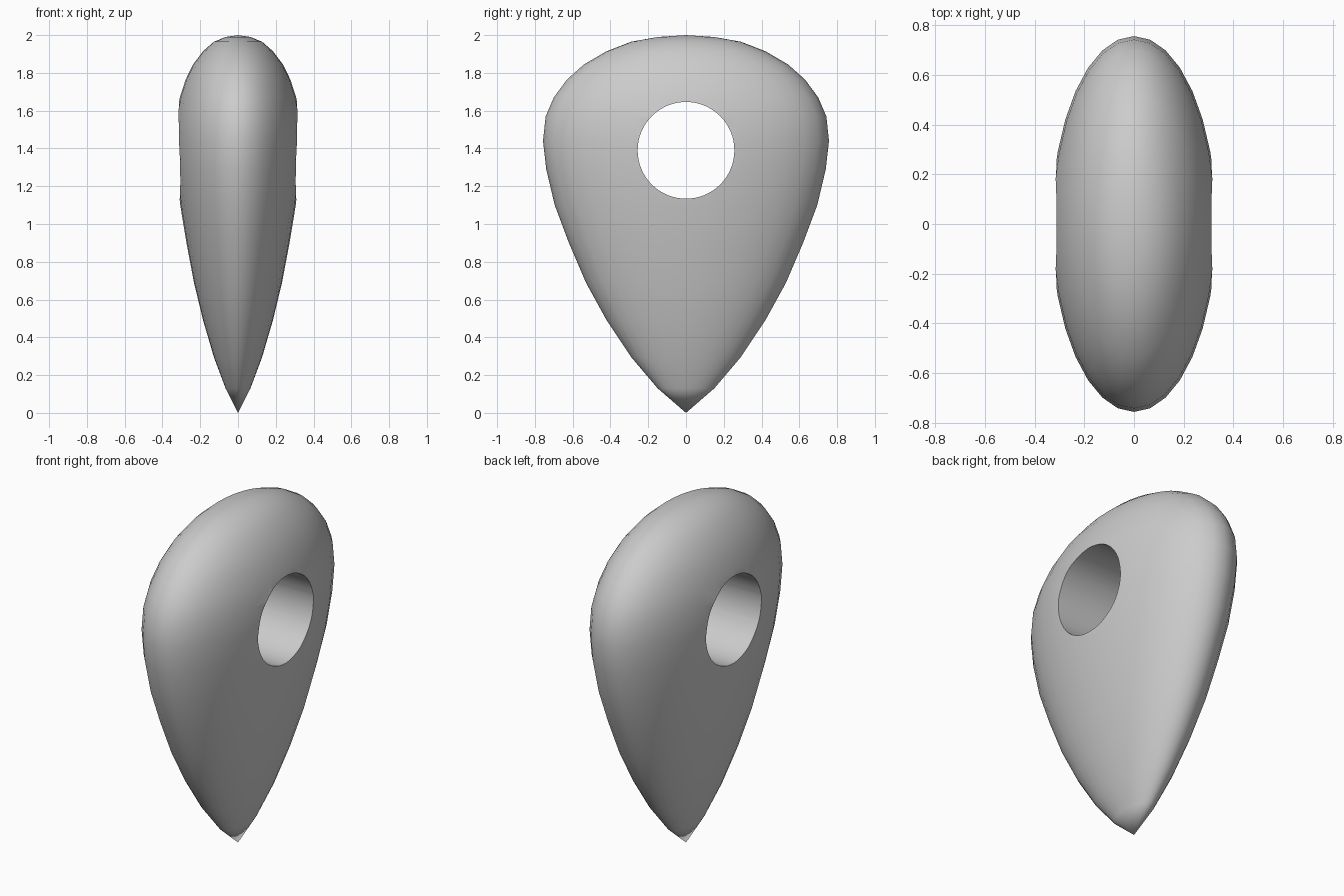
import bpy, bmesh, math

if "Cube" in bpy.data.objects:
    bpy.data.objects.remove(bpy.data.objects["Cube"])

# Half-width (along y) and height of the teardrop outline
PROFILE = [(0.15, 0.13), (0.29, 0.295), (0.42, 0.49), (0.53, 0.69), (0.62, 0.90),
           (0.695, 1.10), (0.74, 1.29), (0.757, 1.44), (0.743, 1.57), (0.70, 1.67),
           (0.63, 1.765), (0.54, 1.845), (0.42, 1.915), (0.29, 1.965), (0.15, 1.99)]
SEGMENTS = 32
FLATTEN = 0.44  # depth in x relative to width in y

# Flattened teardrop body made from stacked elliptical rings
bm = bmesh.new()
rings = []
for w, z in PROFILE:
    rings.append([bm.verts.new((FLATTEN * w * math.cos(a), w * math.sin(a), z))
                  for a in (2 * math.pi * i / SEGMENTS for i in range(SEGMENTS))])
tip = bm.verts.new((0, 0, 0))
crown = bm.verts.new((0, 0, 2))
for i in range(SEGMENTS):
    j = (i + 1) % SEGMENTS
    bm.faces.new((tip, rings[0][j], rings[0][i]))
    bm.faces.new((crown, rings[-1][i], rings[-1][j]))
    for lo, hi in zip(rings, rings[1:]):
        bm.faces.new((lo[i], lo[j], hi[j], hi[i]))
bmesh.ops.recalc_face_normals(bm, faces=bm.faces)
mesh = bpy.data.meshes.new("pin_body")
bm.to_mesh(mesh)
bm.free()
body = bpy.data.objects.new("pin_body", mesh)
bpy.context.collection.objects.link(body)

# Round hole through the body along x
bpy.ops.mesh.primitive_cylinder_add(vertices=64, radius=0.256, depth=2,
                                    location=(0, 0, 1.39), rotation=(0, math.pi / 2, 0))
cutter = bpy.context.object
cutter.name = "hole_cutter"
cut = body.modifiers.new("hole", 'BOOLEAN')
cut.operation = 'DIFFERENCE'
cut.solver = 'EXACT'
cut.object = cutter

# Apply the cut, remove the cutter and smooth the surface
bpy.ops.object.select_all(action='DESELECT')
body.select_set(True)
bpy.context.view_layer.objects.active = body
bpy.ops.object.modifier_apply(modifier=cut.name)
bpy.data.objects.remove(cutter)
bpy.ops.object.shade_smooth_by_angle(angle=math.radians(50))
